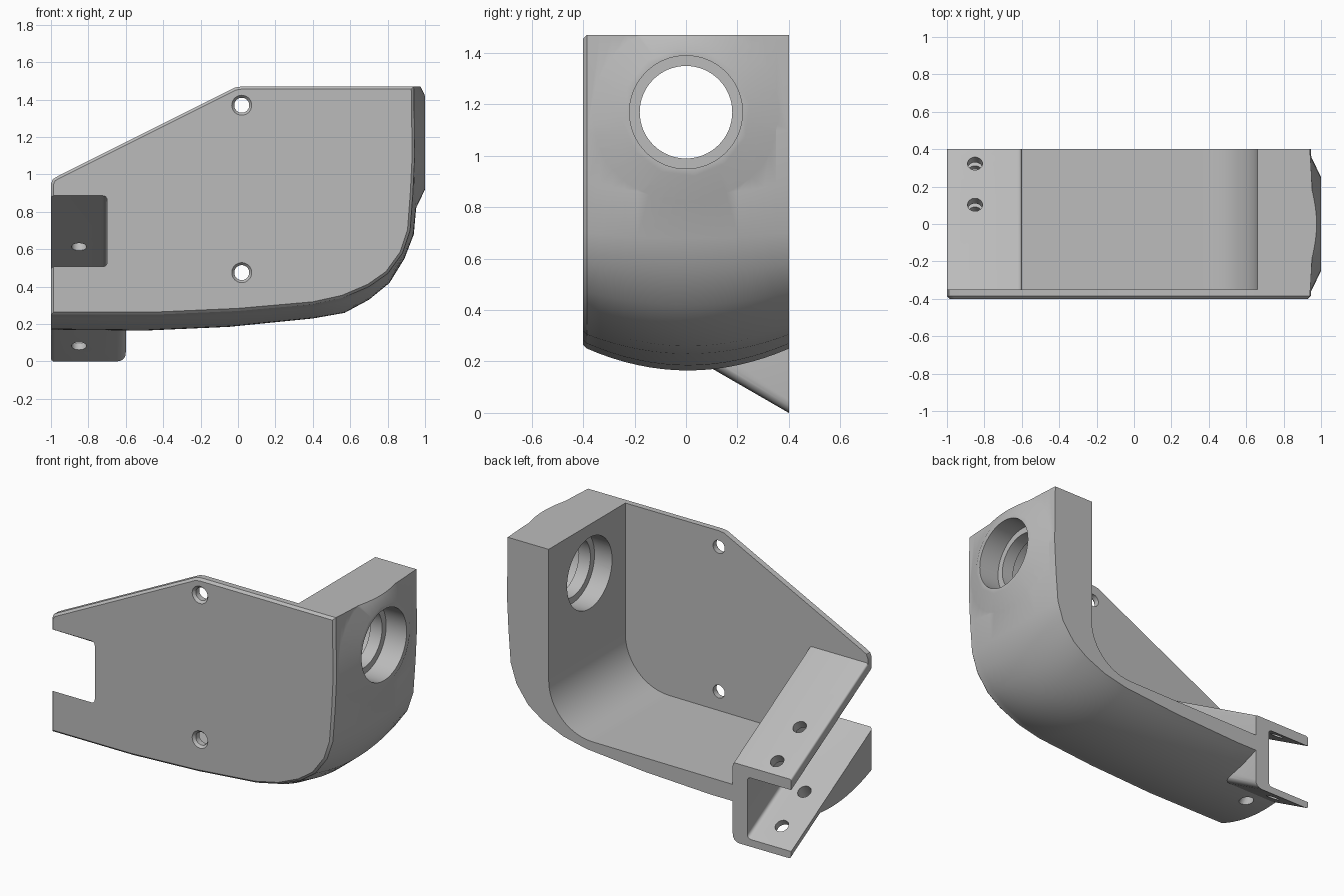
import bpy, bmesh, math
from mathutils import Vector, Matrix

cube = bpy.data.objects.get("Cube")
if cube:
    bpy.data.objects.remove(cube, do_unlink=True)

grey = bpy.data.materials.new("plain grey")
grey.use_nodes = True
grey.diffuse_color = (0.5, 0.5, 0.5, 1)
grey.node_tree.nodes["Principled BSDF"].inputs["Base Color"].default_value = (0.5, 0.5, 0.5, 1)

SLOPE = 0.577   # rise of the tilted channel towards the front


def finish(name, bm):
    bmesh.ops.recalc_face_normals(bm, faces=bm.faces[:])
    me = bpy.data.meshes.new(name)
    bm.to_mesh(me)
    bm.free()
    me.materials.append(grey)
    ob = bpy.data.objects.new(name, me)
    bpy.context.scene.collection.objects.link(ob)
    return ob


def rounded(corners, steps=4):
    """Turn (x, z, radius) corners into an outline with rounded corners."""
    out = []
    n = len(corners)
    for i, (x, z, r) in enumerate(corners):
        p = Vector((x, z))
        if r == 0:
            out.append((x, z))
            continue
        a = p + (Vector(corners[i - 1][:2]) - p).normalized() * r
        b = p + (Vector(corners[(i + 1) % n][:2]) - p).normalized() * r
        for k in range(steps + 1):
            t = k / steps
            q = a * (1 - t) ** 2 + p * 2 * t * (1 - t) + b * t * t
            out.append((q.x, q.y))
    return out


def loft(name, sections, triangles=False, front_bevel=0):
    """Close a row of equal (x, y, z) rings into a solid."""
    bm = bmesh.new()
    rings = [[bm.verts.new(p) for p in s] for s in sections]
    n = len(rings[0])
    for a, b in zip(rings, rings[1:]):
        for i in range(n):
            j = (i + 1) % n
            bm.faces.new((a[i], a[j], b[j], b[i]))
    front = bm.faces.new(rings[0])
    bm.faces.new(rings[-1][::-1])
    bmesh.ops.recalc_face_normals(bm, faces=bm.faces[:])
    if front_bevel:
        bmesh.ops.bevel(bm, geom=list(front.edges), offset=front_bevel,
                        segments=1, affect='EDGES')
    if triangles:
        bmesh.ops.triangulate(bm, faces=bm.faces[:])
    return finish(name, bm)


def prism(name, outline, y0, y1, shear=0, front_bevel=0):
    return loft(name, [[(x, y, z + shear * (0.4 - y)) for x, z in outline]
                       for y in (y0, y1)], front_bevel=front_bevel)


def rod(name, start, end, r0, r1=None, sides=48):
    s, e = Vector(start), Vector(end)
    d = e - s
    bm = bmesh.new()
    m = Matrix.Translation((s + e) / 2) @ d.to_track_quat('Z', 'Y').to_matrix().to_4x4()
    bmesh.ops.create_cone(bm, cap_ends=True, segments=sides, radius1=r0,
                          radius2=r0 if r1 is None else r1, depth=d.length, matrix=m)
    return finish(name, bm)


def combine(body, tool, op):
    mod = body.modifiers.new("join", 'BOOLEAN')
    mod.operation, mod.solver, mod.object = op, 'EXACT', tool
    bpy.context.view_layer.update()
    me = bpy.data.meshes.new_from_object(
        body.evaluated_get(bpy.context.evaluated_depsgraph_get()))
    body.modifiers.clear()
    body.data = me
    bpy.data.objects.remove(tool, do_unlink=True)


# Outer profile of floor and end wall, at the edges and along the crown
edge = [(-1, .25), (-.45, .25), (0, .27), (.4, .305), (.56, .34), (.7, .40),
        (.8, .47), (.88, .58), (.92, .70), (.935, .9), (.945, 1.1), (.94, 1.47)]
crown = [(-1, .17), (-.5, .165), (-.05, .185), (.4, .23), (.57, .26), (.7, .33),
         (.81, .42), (.89, .55), (.94, .68), (.955, .85), (.96, 1.1), (.955, 1.47)]
inner = [(.66, 1.47)]
for k in range(13):
    a = -math.pi / 2 * k / 12
    inner.append((.36 + .3 * math.cos(a), .66 + .3 * math.sin(a)))
inner.append((-1, .35))

# Crowned floor and end wall
sections = []
for k in range(17):
    u = -1 + k / 8
    t = 1 - u * u
    y = -.385 + .785 * (u + 1) / 2
    outer = [(a[0] + (b[0] - a[0]) * t, a[1] + (b[1] - a[1]) * t)
             for a, b in zip(edge, crown)]
    sections.append([(x, y, z) for x, z in outer + inner])
body = loft("bracket_body", sections, triangles=True)

# Front side plate
plate = edge + [(.02, 1.47), (-.015, 1.465), (-.965, .99), (-.99, .975), (-1, .95)]
combine(body, prism("side_plate", plate, -.4, -.35, front_bevel=.014), 'UNION')

# Tilted channel block and the filling under it
block = rounded([(-1, 0, .02), (-.6, 0, .05), (-.6, .49, .02), (-1, .49, .015)])
combine(body, prism("channel_block", block, -.37, .4, SLOPE), 'UNION')
fill = [(-1, .3), (-.62, .3), (-.62, .48), (-1, .48)]
combine(body, prism("channel_fill", fill, -.38, 0), 'UNION')

# Conical boss on the end wall, trimmed level with the top
boss = rod("boss", (.945, 0, 1.17), (1, 0, 1.17), .365, .25)
trim = [(.5, 1.47), (1.3, 1.47), (1.3, 1.8), (.5, 1.8)]
combine(boss, prism("boss_trim", trim, -.6, .6), 'DIFFERENCE')
combine(body, boss, 'UNION')

# Open the channel through the side plate
slot = rounded([(-1.2, .045, 0), (-.7, .045, .025), (-.7, .425, .025), (-1.2, .425, 0)])
combine(body, prism("channel_slot", slot, -.5, .5, SLOPE), 'DIFFERENCE')

# Bore with a lip in the middle
for x0, x1, r in ((.5, 1.2, .18), (.86, 1.2, .22), (.5, .78, .22)):
    combine(body, rod("bore", (x0, 0, 1.17), (x1, 0, 1.17), r, sides=64), 'DIFFERENCE')

# Countersunk holes in the side plate
for z in (1.37, .475):
    combine(body, rod("plate_hole", (.02, -.5, z), (.02, -.3, z), .04, sides=32), 'DIFFERENCE')
    combine(body, rod("countersink", (.02, -.41, z), (.02, -.382, z), .062, .038, 32), 'DIFFERENCE')

# Holes square to the channel flanges
normal = Vector((0, SLOPE, 1)).normalized()
for base, ys in ((.46, (.31, .09)), (.03, (.27, .05))):
    for y in ys:
        c = Vector((-.85, y, base + SLOPE * (.4 - y)))
        combine(body, rod("flange_hole", c - normal * .15, c + normal * .15, .04, sides=32),
                'DIFFERENCE')

# Smooth shading with sharp edges kept
bpy.ops.object.select_all(action='DESELECT')
body.select_set(True)
bpy.context.view_layer.objects.active = body
bpy.ops.object.shade_smooth_by_angle(angle=math.radians(30))
